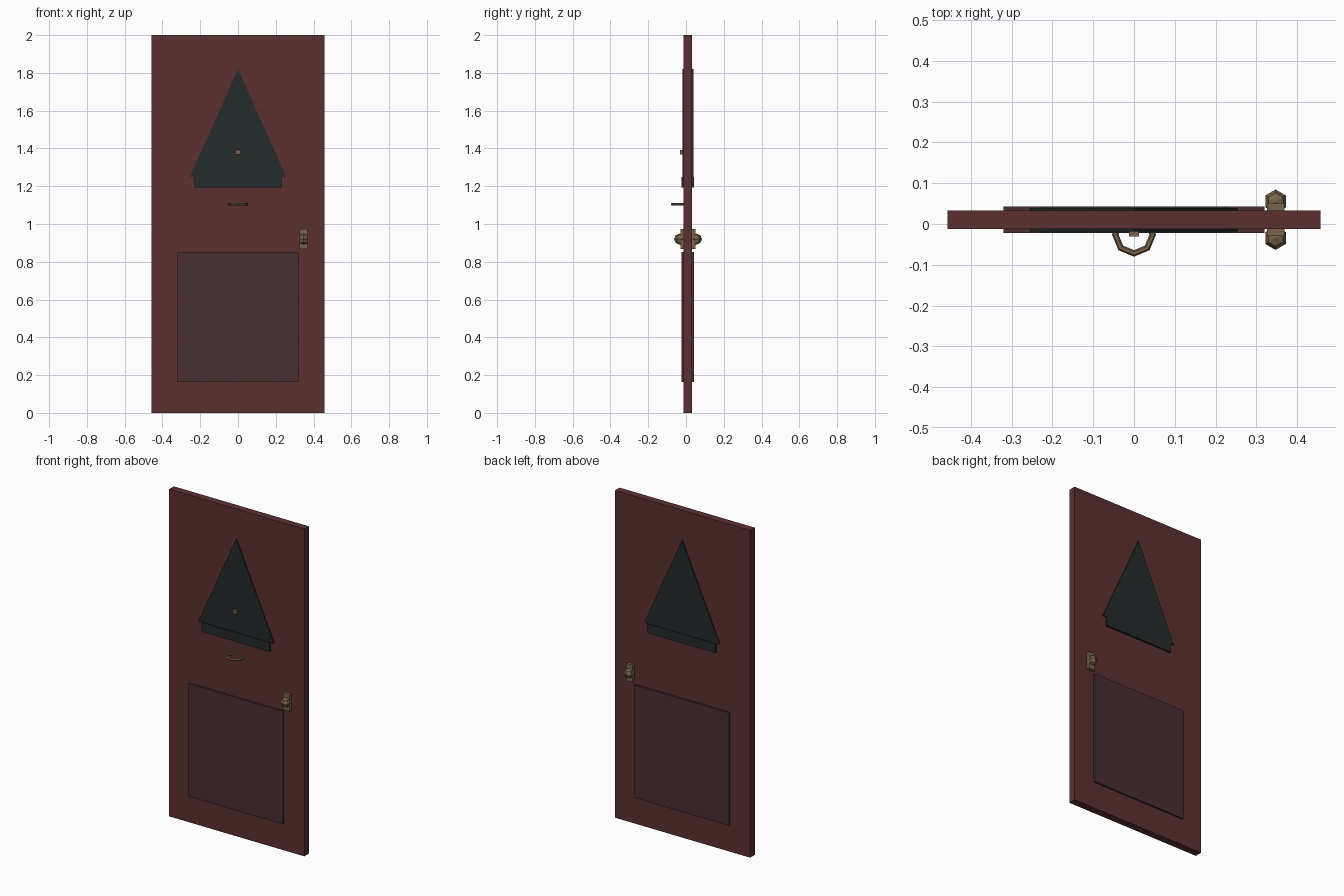
import bpy, bmesh, math

if "Cube" in bpy.data.objects:
    bpy.data.objects.remove(bpy.data.objects["Cube"])

MID_Y = 0.0105  # mid-plane of the door slab


def mat(name, rgb):
    m = bpy.data.materials.new(name)
    m.diffuse_color = (*rgb, 1)
    m.use_nodes = True
    m.node_tree.nodes["Principled BSDF"].inputs["Base Color"].default_value = m.diffuse_color
    return m


RED = mat("red_wood", (0.107, 0.03, 0.03))
PANEL = mat("panel_wood", (0.065, 0.028, 0.034))
DARK = mat("dark_green", (0.018, 0.024, 0.025))
BRASS = mat("brass", (0.19, 0.13, 0.07))


def prism(name, outline, y0, y1, material):
    """Extrude an x-z outline from y0 to y1."""
    bm = bmesh.new()
    face = bm.faces.new([bm.verts.new((x, y0, z)) for x, z in outline])
    ext = bmesh.ops.extrude_face_region(bm, geom=[face])
    verts = [v for v in ext["geom"] if isinstance(v, bmesh.types.BMVert)]
    bmesh.ops.translate(bm, verts=verts, vec=(0, y1 - y0, 0))
    bmesh.ops.recalc_face_normals(bm, faces=bm.faces)
    mesh = bpy.data.meshes.new(name)
    bm.to_mesh(mesh)
    bm.free()
    mesh.materials.append(material)
    ob = bpy.data.objects.new(name, mesh)
    bpy.context.collection.objects.link(ob)
    return ob


def box(name, x0, x1, y0, y1, z0, z1, material):
    return prism(name, [(x0, z0), (x1, z0), (x1, z1), (x0, z1)], y0, y1, material)


# Slab and raised lower panel
box("door_slab", -0.457, 0.457, -0.012, 0.033, 0, 2, RED)
box("lower_panel", -0.32, 0.32, MID_Y - 0.033, MID_Y + 0.033, 0.163, 0.853, PANEL)

# Triangular ornament with a thicker base block
prism("triangle_ornament", [(-0.255, 1.25), (0.255, 1.25), (0, 1.82)],
      MID_Y - 0.029, MID_Y + 0.029, DARK)
box("ornament_base", -0.23, 0.23, MID_Y - 0.033, MID_Y + 0.033, 1.193, 1.25, DARK)

# Peephole
box("peephole", -0.012, 0.012, -0.031, -0.012, 1.367, 1.391, BRASS)

# Knocker ring, its back half sunk in the slab
bpy.ops.mesh.primitive_torus_add(major_segments=8, minor_segments=6, major_radius=0.046,
                                 minor_radius=0.008, location=(0, -0.026, 1.105))
ring = bpy.context.object
ring.name = "knocker_ring"
ring.data.materials.append(BRASS)

# Lock plate through the slab and a faceted knob on each side
box("lock_plate", 0.326, 0.369, MID_Y - 0.04, MID_Y + 0.04, 0.868, 0.973, BRASS)
for side, name in ((-1, "front_knob"), (1, "back_knob")):
    bpy.ops.mesh.primitive_uv_sphere_add(segments=6, ring_count=4, radius=0.029,
                                         location=(0.347, MID_Y + side * 0.045, 0.92),
                                         rotation=(0, 0, math.pi / 6))
    knob = bpy.context.object
    knob.name = name
    knob.data.materials.append(BRASS)
    # turn a vertex toward the viewer if the primitive starts on the y axis
    if any(abs(v.co.x) < 1e-5 and abs(v.co.y) > 0.028 for v in knob.data.vertices):
        knob.rotation_euler.z = 0
